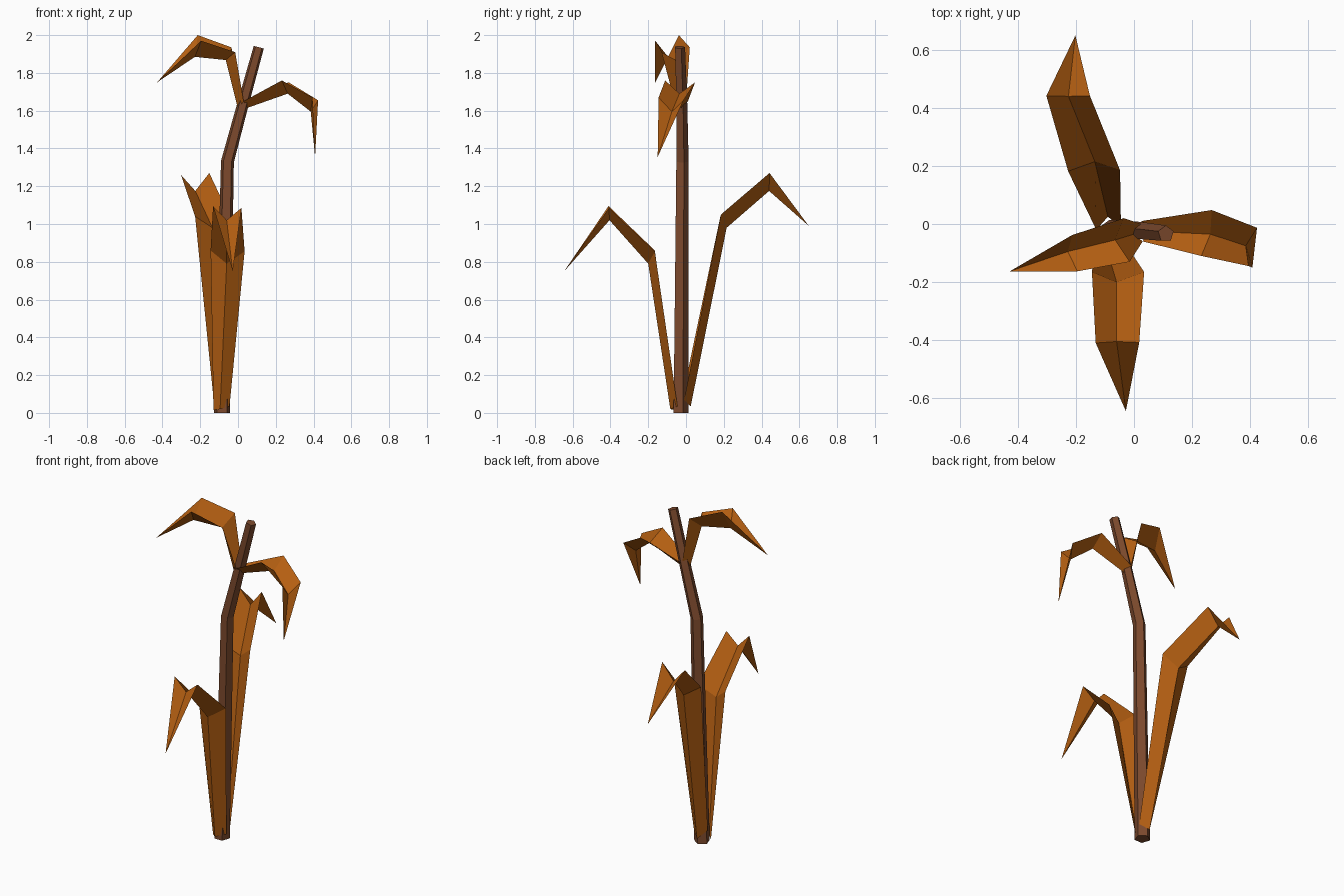
import bpy, math
from mathutils import Vector, Matrix


def material(name, rgb):
    m = bpy.data.materials.new(name)
    m.diffuse_color = (*rgb, 1)
    return m


LEAF = material("dry leaf orange", (0.46, 0.115, 0.006))
STALK = material("stalk brown", (0.205, 0.068, 0.026))


def build(name, verts, faces, mat):
    me = bpy.data.meshes.new(name)
    me.from_pydata(verts, [], faces)
    me.materials.append(mat)
    ob = bpy.data.objects.new(name, me)
    bpy.context.collection.objects.link(ob)
    return ob


def stalk(name, rings, n=5):
    """Tapered polygonal tube; each ring is (centre, radius, tilt toward +x)."""
    verts = []
    for c, r, tilt in rings:
        rot = Matrix.Rotation(math.radians(tilt), 3, 'Y')
        for i in range(n):
            a = math.tau * i / n + math.radians(18)
            verts.append(Vector(c) + rot @ Vector((r * math.cos(a), r * math.sin(a), 0)))
    faces = [(k * n + i, k * n + (i + 1) % n, (k + 1) * n + (i + 1) % n, (k + 1) * n + i)
             for k in range(len(rings) - 1) for i in range(n)]
    faces += [tuple(reversed(range(n))), tuple(range(len(verts) - n, len(verts)))]
    build(name, verts, faces, STALK)


def leaf(name, stations, tip):
    """V-folded blade; each station is (left edge, rib, right edge), seen from the stem."""
    verts = [p for s in stations for p in s] + [tip]
    faces = []
    for k in range(len(stations) - 1):
        for j in (0, 1):
            a = 3 * k + j
            faces.append((a, a + 1, a + 4, a + 3))
    a, t = 3 * (len(stations) - 1), len(verts) - 1
    faces += [(a, a + 1, t), (a + 1, a + 2, t)]
    build(name, verts, faces, LEAF)


# Bent main stem
stalk("stalk", [((-0.085, -0.03, 0), 0.044, 0),
                ((-0.056, -0.022, 1.33), 0.036, 7),
                ((0.025, -0.025, 1.63), 0.032, 15),
                ((0.11, -0.034, 1.936), 0.029, 15)])

# Two tall leaves rising from the ground
leaf("front_leaf", [
    ((-0.045, -0.045, 0.035), (-0.095, -0.083, 0.02), (-0.13, -0.05, 0.015)),
    ((0.035, -0.165, 0.855), (-0.06, -0.2, 0.79), (-0.145, -0.165, 0.86)),
    ((0.018, -0.408, 1.085), (-0.06, -0.405, 1.02), (-0.132, -0.41, 1.095)),
], (-0.028, -0.645, 0.75))
leaf("back_leaf", [
    ((-0.13, -0.02, 0.08), (-0.09, 0.025, 0.035), (-0.045, -0.01, 0.07)),
    ((-0.227, 0.182, 1.04), (-0.135, 0.215, 0.98), (-0.048, 0.185, 1.05)),
    ((-0.302, 0.442, 1.26), (-0.226, 0.44, 1.175), (-0.152, 0.442, 1.27)),
], (-0.202, 0.65, 0.99))

# Two drooping leaves near the top
leaf("upper_left_leaf", [
    ((0.03, -0.06, 1.65), (0.0, -0.035, 1.61), (0.025, 0.0, 1.65)),
    ((-0.015, -0.13, 1.91), (-0.065, -0.055, 1.868), (-0.035, 0.02, 1.935)),
    ((-0.195, -0.163, 1.97), (-0.228, -0.095, 1.885), (-0.213, -0.038, 2.0)),
], (-0.428, -0.163, 1.75))
leaf("upper_right_leaf", [
    ((0.025, 0.01, 1.65), (0.05, -0.025, 1.615), (0.03, -0.06, 1.65)),
    ((0.268, 0.048, 1.75), (0.263, -0.035, 1.69), (0.232, -0.11, 1.76)),
    ((0.424, -0.013, 1.655), (0.385, -0.075, 1.595), (0.395, -0.145, 1.67)),
], (0.408, -0.15, 1.355))
